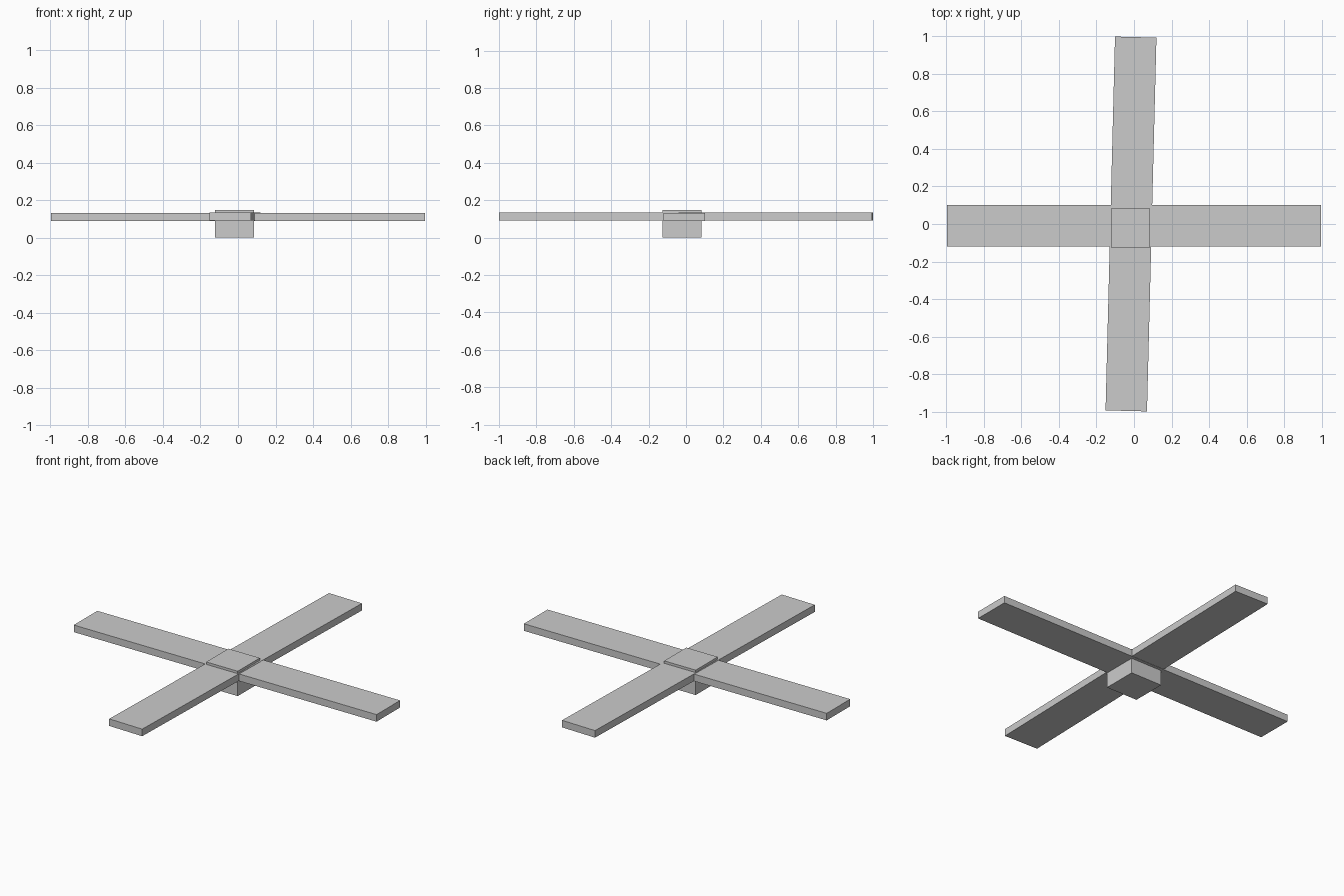
import bpy
from math import radians

if "Cube" in bpy.data.objects:
    bpy.data.objects.remove(bpy.data.objects["Cube"])


def box(name, center, size, turn=0.0):
    bpy.ops.mesh.primitive_cube_add(size=1, location=center, rotation=(0, 0, radians(turn)))
    obj = bpy.context.object
    obj.name = name
    obj.scale = size
    bpy.ops.object.transform_apply(location=False, rotation=True, scale=True)
    return obj


# Square hub passing through the crossing
box("hub", (-0.018, -0.021, 0.074), (0.207, 0.207, 0.148))

# Two flat blades, the front-to-back one slightly skewed and a hair higher
box("side_to_side_blade", (0, -0.010, 0.111), (1.992, 0.221, 0.042))
box("front_to_back_blade", (-0.016, 0, 0.1125), (0.221, 1.994, 0.042), -1.45)
